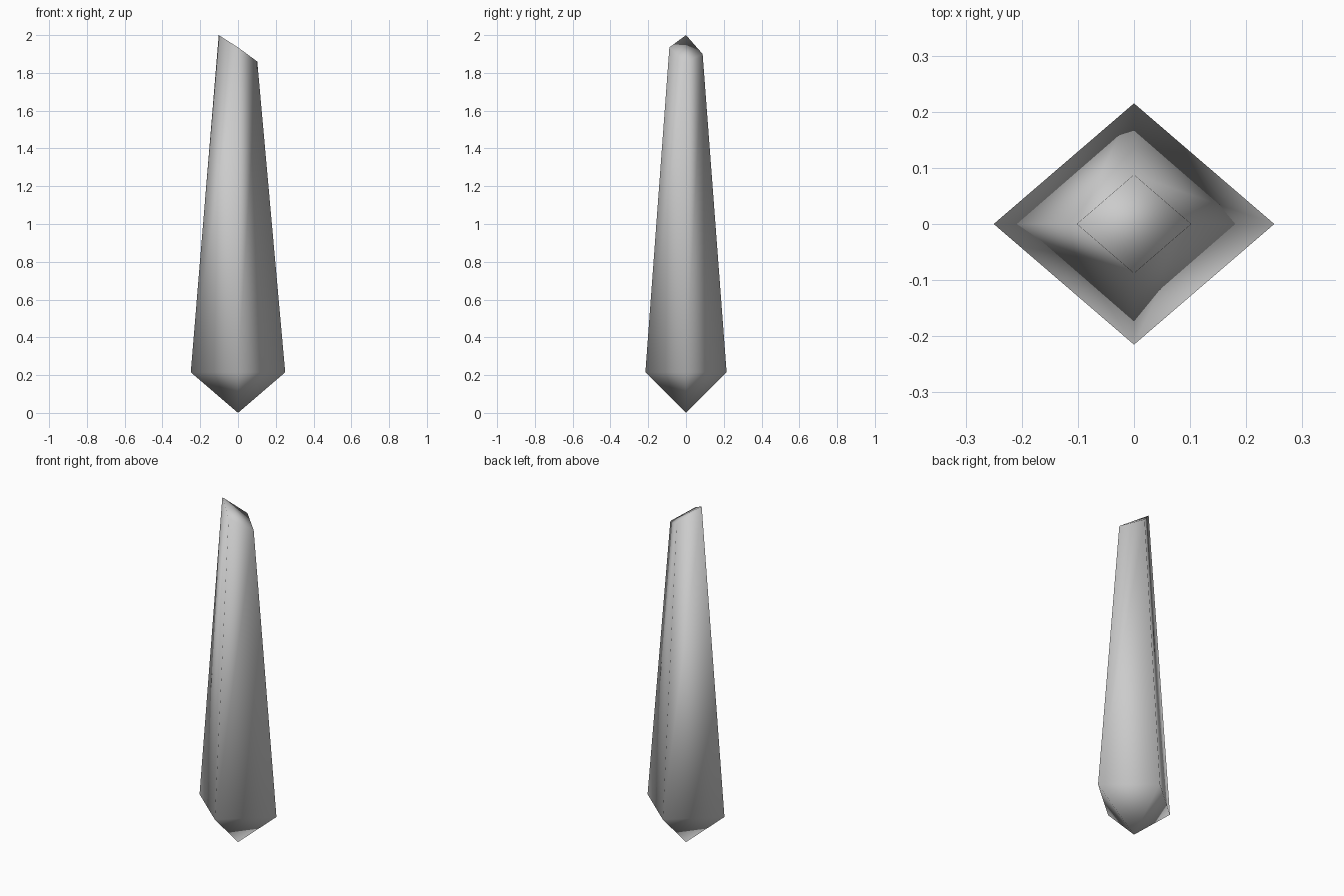
import bpy, bmesh

if "Cube" in bpy.data.objects:
    bpy.data.objects.remove(bpy.data.objects["Cube"])

# Tapered four-sided crystal shard: pointed base, wide shoulder ring, slanted top
bm = bmesh.new()
tip = bm.verts.new((0, 0, 0))
directions = [(1, 0), (0, 1), (-1, 0), (0, -1)]
top_heights = [1.86, 1.90, 2.0, 1.935]
shoulder = [bm.verts.new((x * 0.25, y * 0.215, 0.215)) for x, y in directions]
top = [bm.verts.new((x * 0.102, y * 0.088, z))
       for (x, y), z in zip(directions, top_heights)]

# Base facets and long sides
for i in range(4):
    j = (i + 1) % 4
    bm.faces.new((tip, shoulder[j], shoulder[i]))
    bm.faces.new((shoulder[i], shoulder[j], top[j], top[i]))

# Slanted cap
bm.faces.new(top)
bmesh.ops.recalc_face_normals(bm, faces=bm.faces[:])
for face in bm.faces:
    face.smooth = True

mesh = bpy.data.meshes.new("crystal_shard")
bm.to_mesh(mesh)
bm.free()
shard = bpy.data.objects.new("crystal_shard", mesh)
bpy.context.collection.objects.link(shard)
